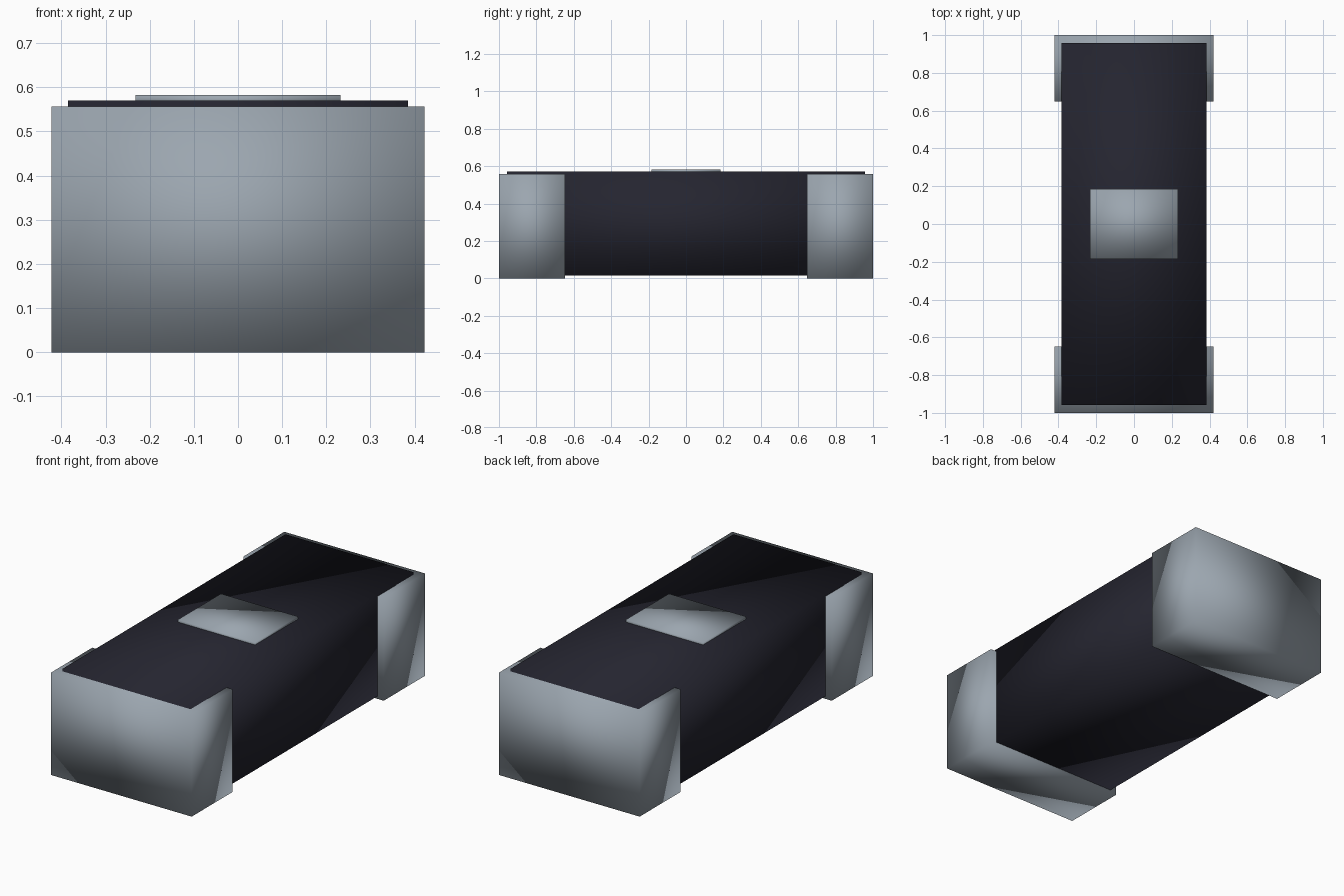
import bpy

cube = bpy.data.objects.get("Cube")
if cube:
    bpy.data.objects.remove(cube, do_unlink=True)


def make_material(name, rgb):
    mat = bpy.data.materials.new(name)
    mat.use_nodes = True
    colour = (*rgb, 1.0)
    mat.diffuse_color = colour
    mat.node_tree.nodes["Principled BSDF"].inputs["Base Color"].default_value = colour
    return mat


def make_box(name, low, high, mat):
    """Smooth-shaded box spanning two opposite corners."""
    bpy.ops.mesh.primitive_cube_add(size=1)
    box = bpy.context.object
    box.name = name
    for v in box.data.vertices:
        v.co = [lo if c < 0 else hi for c, lo, hi in zip(v.co, low, high)]
    box.data.materials.append(mat)
    bpy.ops.object.shade_smooth()
    return box


metal = make_material("grey metal", (0.33, 0.38, 0.43))
dark = make_material("dark coating", (0.018, 0.018, 0.029))

# Main block, running through both end caps
make_box("body", (-0.385, -0.957, 0.015), (0.385, 0.957, 0.57), dark)

# Metal caps wrapped around each end
make_box("front_cap", (-0.422, -1.0, 0.0), (0.422, -0.648, 0.557), metal)
make_box("back_cap", (-0.422, 0.648, 0.0), (0.422, 1.0, 0.557), metal)

# Thin plate on the top face
make_box("top_plate", (-0.232, -0.185, 0.56), (0.232, 0.185, 0.583), metal)
